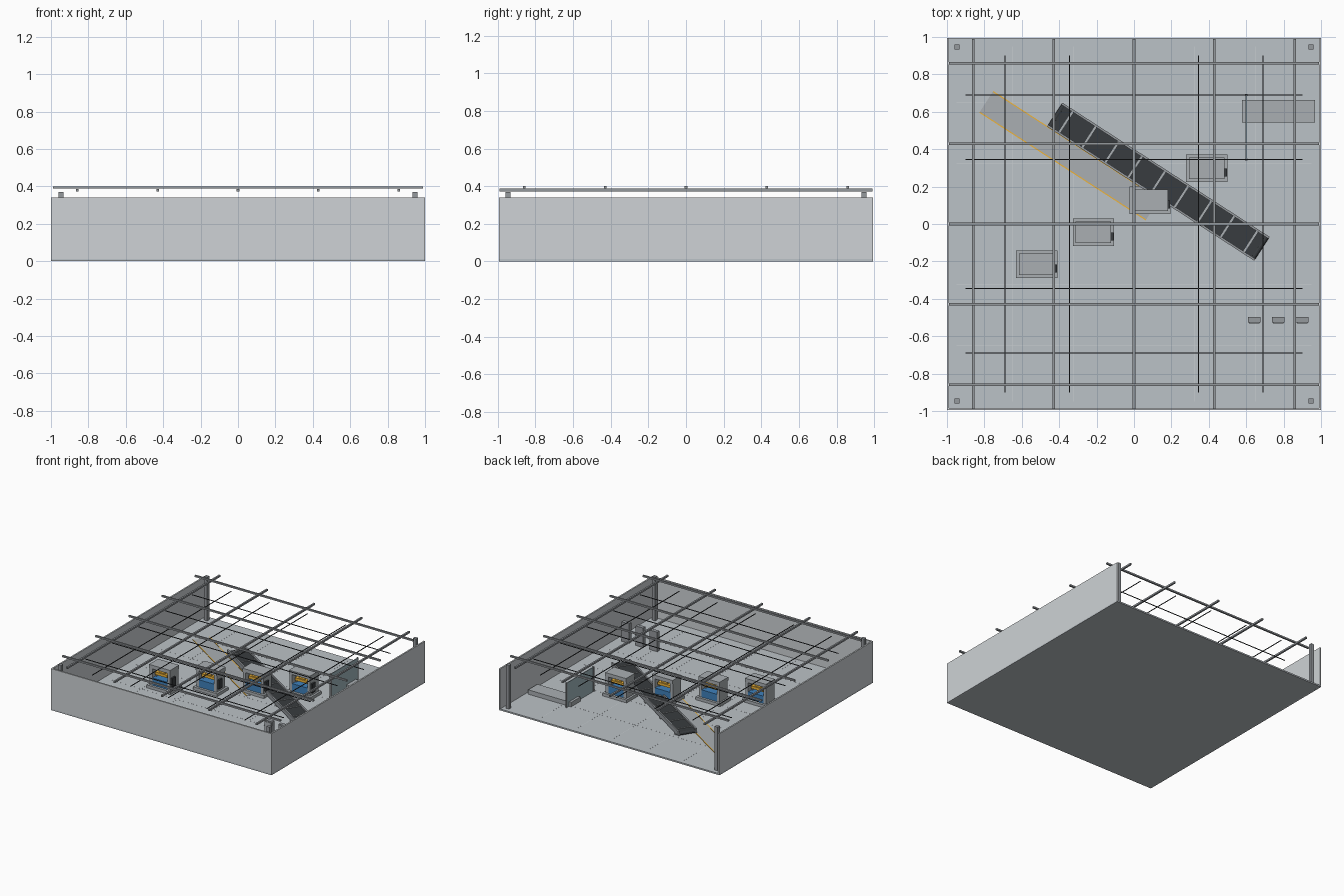
import bpy, math
from mathutils import Matrix, Vector

if "Cube" in bpy.data.objects:
    bpy.data.objects.remove(bpy.data.objects["Cube"])


def mat(name, r, g, b, a=1.0):
    m = bpy.data.materials.new(name)
    m.diffuse_color = (r, g, b, a)
    m.use_nodes = True
    m.node_tree.nodes["Principled BSDF"].inputs["Base Color"].default_value = m.diffuse_color
    return m


FLOOR = mat("concrete", 0.50, 0.54, 0.57)
WALL = mat("wall_panel", 0.62, 0.65, 0.67)
STEEL = mat("steel", 0.30, 0.32, 0.34)
DARK = mat("dark_rubber", 0.04, 0.045, 0.05)
BODY = mat("machine_grey", 0.40, 0.43, 0.45)
BLUE = mat("machine_blue", 0.05, 0.22, 0.50)
ORANGE = mat("safety_orange", 0.85, 0.45, 0.04)
GLASS = mat("guard_glass", 0.36, 0.48, 0.52)
SEAM = mat("floor_seam", 0.62, 0.65, 0.67)


def box(name, center, size, m, frame=Matrix()):
    """Box with centre and full size, placed in an optional local frame."""
    bpy.ops.mesh.primitive_cube_add(size=1)
    o = bpy.context.object
    o.name = name
    o.data.transform(Matrix.Diagonal((*size, 1)))
    o.matrix_world = frame @ Matrix.Translation(center)
    o.data.materials.append(m)
    return o


def rod(name, a, b, r, m, sides=8):
    a, b = Vector(a), Vector(b)
    bpy.ops.mesh.primitive_cylinder_add(vertices=sides, radius=r, depth=(b - a).length)
    o = bpy.context.object
    o.name = name
    o.matrix_world = Matrix.Translation((a + b) / 2) @ (b - a).to_track_quat('Z', 'Y').to_matrix().to_4x4()
    o.data.materials.append(m)
    return o


FZ = 0.012           # floor top
HX, HY = 1.0, 0.995  # half extents

# Floor slab and three walls, back left open
box("floor", (0, 0, FZ / 2), (2 * HX, 2 * HY, FZ), FLOOR)
box("front_wall", (0, -HY + 0.006, 0.17), (2 * HX, 0.012, 0.34), WALL)
for side, name in ((-1, "left_wall"), (1, "right_wall")):
    box(name, (side * (HX - 0.006), 0, 0.17), (0.012, 2 * HY, 0.34), WALL)

# Corner columns
for sx in (-1, 1):
    for sy in (-1, 1):
        box("corner_column", (sx * 0.946, sy * 0.946, 0.19), (0.028, 0.028, 0.36), STEEL)

# Roof beams in two crossing layers
for i in range(-2, 3):
    p = i * 0.43
    box("roof_beam_lower", (p, 0, 0.380), (0.014, 1.98, 0.014), STEEL)
    box("roof_beam_upper", (0, p, 0.394), (1.98, 0.014, 0.013), STEEL)

# Hanging service cables and faint floor seams
for i in range(-2, 3):
    p = i * 0.345
    box("cable_lengthwise", (p, 0, 0.333), (0.005, 1.8, 0.005), DARK)
    box("cable_crosswise", (0, p, 0.328), (1.8, 0.005, 0.005), DARK)
    q = i * 0.325
    box("floor_seam_lengthwise", (q, 0, FZ), (0.003, 1.9, 0.001), SEAM)
    box("floor_seam_crosswise", (0, q, FZ), (1.9, 0.003, 0.001), SEAM)


# Press machines on plinths, stepped in a diagonal row
def press(x, y):
    f = Matrix.Translation((x, y, FZ))
    box("press_plinth", (0, 0, 0.012), (0.22, 0.145, 0.024), BODY, f)
    box("press_bed", (0, 0, 0.054), (0.14, 0.106, 0.06), BLUE, f)
    for s in (-1, 1):
        box("press_column", (s * 0.081, 0, 0.092), (0.024, 0.106, 0.136), BODY, f)
        box("press_guide", (s * 0.062, 0, 0.122), (0.008, 0.03, 0.076), BODY, f)
    box("press_crown", (0, 0, 0.175), (0.19, 0.116, 0.03), BODY, f)
    box("press_ram", (0, 0, 0.145), (0.055, 0.055, 0.03), ORANGE, f)
    box("press_die", (0, 0, 0.12), (0.11, 0.075, 0.022), ORANGE, f)
    box("press_control_panel", (0.1, -0.022, 0.085), (0.014, 0.042, 0.075), DARK, f)


for i in range(4):
    press(-0.52 + i * 0.303, -0.215 + i * 0.171)

# Diagonal conveyor with belt, rails, cross cleats, end rollers
L, W = 1.32, 0.152
ang = math.atan2(-0.722, 1.115)
conv = Matrix.Translation((0.13, 0.226, FZ)) @ Matrix.Rotation(ang, 4, 'Z')
box("conveyor_belt", (0, 0, 0.024), (L - 0.02, W - 0.02, 0.024), DARK, conv)
for s in (-1, 1):
    box("conveyor_rail", (0, s * (W / 2 - 0.006), 0.03), (L, 0.012, 0.036), STEEL, conv)
    rod("conveyor_end_roller", conv @ Vector((s * (L / 2 - 0.014), -W / 2 + 0.01, 0.024)),
        conv @ Vector((s * (L / 2 - 0.014), W / 2 - 0.01, 0.024)), 0.014, DARK, 12)
    for i in range(5):
        box("conveyor_foot", ((i - 2) * 0.3, s * (W / 2 - 0.008), 0.007), (0.025, 0.016, 0.014), STEEL, conv)
for i in range(9):
    box("conveyor_cleat", ((i - 4) * 0.147, 0, 0.038), (0.01, W - 0.024, 0.007), BODY, conv)

# Marked walkway beside the conveyor
walk = Matrix.Translation((-0.345, 0.365, FZ)) @ Matrix.Rotation(ang, 4, 'Z')
box("walkway", (0, 0, 0.001), (1.06, 0.134, 0.003), BODY, walk)
for s in (-1, 1):
    box("walkway_line", (0, s * 0.066, 0.002), (1.06, 0.006, 0.004), ORANGE, walk)

# Low loading platform
box("loading_platform", (0.772, 0.603, FZ + 0.018), (0.39, 0.12, 0.036), BODY)

# Glass guard screen with end posts
box("guard_screen", (0.6, 0.518, 0.112), (0.006, 0.345, 0.2), GLASS)
for y in (0.345, 0.69):
    box("guard_post", (0.6, y, 0.113), (0.012, 0.012, 0.204), STEEL)

# Control cabinets
for i in range(3):
    x = 0.643 + i * 0.128
    box("control_cabinet", (x, -0.512, FZ + 0.08), (0.068, 0.03, 0.16), STEEL)
    box("cabinet_door", (x, -0.529, FZ + 0.085), (0.056, 0.005, 0.13), BODY)
